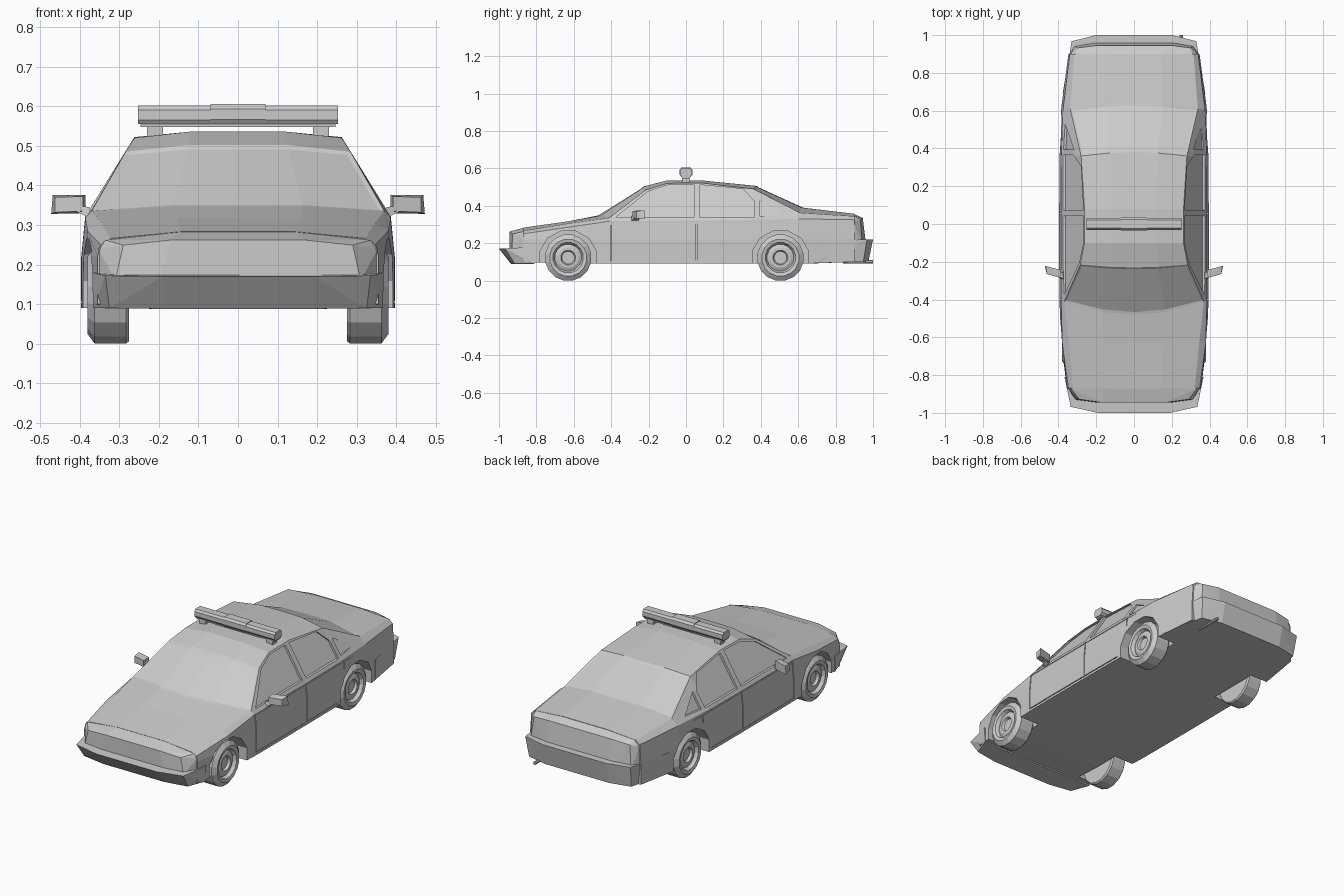
import bpy, bmesh
from math import cos, sin, pi

if "Cube" in bpy.data.objects:
    bpy.data.objects.remove(bpy.data.objects["Cube"])


def finish(name, bm):
    bmesh.ops.recalc_face_normals(bm, faces=bm.faces)
    me = bpy.data.meshes.new(name)
    bm.to_mesh(me)
    bm.free()
    ob = bpy.data.objects.new(name, me)
    bpy.context.collection.objects.link(ob)
    return ob


def hull(name, pts, mirror=True):
    """Convex solid around points, optionally mirrored across x."""
    bm = bmesh.new()
    for x, y, z in pts:
        bm.verts.new((x, y, z))
        if mirror:
            bm.verts.new((-x, y, z))
    bmesh.ops.convex_hull(bm, input=bm.verts)
    bmesh.ops.dissolve_limit(bm, angle_limit=0.02, verts=bm.verts, edges=bm.edges)
    return finish(name, bm)


def box(name, x0, x1, y0, y1, z0, z1):
    return hull(name, [(x, y, z) for x in (x0, x1) for y in (y0, y1) for z in (z0, z1)], False)


def side_prisms(name, polys, x_in, x_out):
    """Prisms from (y, z) polygons on both sides of the car."""
    bm = bmesh.new()
    for poly in polys:
        for s in (-1, 1):
            a = [bm.verts.new((s * x_in(z), y, z)) for y, z in poly]
            b = [bm.verts.new((s * x_out(z), y, z)) for y, z in poly]
            bm.faces.new(a)
            bm.faces.new(b)
            n = len(poly)
            for i in range(n):
                k = (i + 1) % n
                bm.faces.new((a[i], a[k], b[k], b[i]))
    ob = finish(name, bm)
    ob.hide_render = True
    return ob


def rect(y0, y1, z0, z1):
    return [(y0, z0), (y1, z0), (y1, z1), (y0, z1)]


# Body shell: y, bend, bottom z, low width, belt width/z, edge width/z, centre z
stations = [
    (-.87, .00, .10, .355, .347, .250, .322, .266, .283),
    (-.63, .00, .09, .385, .380, .285, .345, .305, .317),
    (-.48, .08, .09, .395, .386, .318, .370, .335, .346),
    (-.23, .03, .09, .396, .386, .322, .284, .485, .502),
    (-.10, .00, .09, .396, .386, .322, .262, .520, .536),
    (.08, .00, .09, .396, .386, .322, .262, .522, .536),
    (.38, -.04, .09, .394, .385, .325, .280, .490, .506),
    (.64, -.04, .09, .387, .376, .330, .338, .362, .388),
    (.90, .00, .10, .347, .340, .325, .315, .344, .357)]
bm = bmesh.new()
rings = []
for y, bend, zb, w, wb, hb, we, he, zc in stations:
    half = [(0, zb), (w, zb), (w, .22), (wb, hb), (we, he), (we * .45, zc), (0, zc)]
    full = half + [(-x, z) for x, z in half[5:0:-1]]
    rings.append([bm.verts.new((x, y + bend * (x / .4) ** 2, z)) for x, z in full])
glass = {2: [], 6: []}
for i in range(len(rings) - 1):
    for j in range(12):
        k = (j + 1) % 12
        f = bm.faces.new((rings[i][j], rings[i][k], rings[i + 1][k], rings[i + 1][j]))
        if i in glass and 4 <= j <= 7:
            glass[i].append(f)
bm.faces.new(rings[0])
bm.faces.new(rings[-1])
bmesh.ops.recalc_face_normals(bm, faces=bm.faces)
# Front and rear windscreens set in slightly
for faces in glass.values():
    bmesh.ops.inset_region(bm, faces=faces, thickness=.014, depth=-.004)
body = finish("body_shell", bm)

# Cutters: wheel arches, side windows, door seams
AXLES = (-.63, .505)
arch = [[(a + .155 * cos(pi * (i + .5) / 6), .12 + .15 * sin(pi * (i + .5) / 6)) for i in range(12)]
        for a in AXLES]
glass_x = lambda z: .386 - .62 * (z - .322)
windows = [
    [(-.375, .338), (.042, .338), (.042, .512), (-.10, .510), (-.205, .475)],
    [(.075, .338), (.365, .338), (.365, .425), (.305, .490), (.075, .512)],
    [(.395, .342), (.53, .350), (.395, .428)]]
cutters = [
    side_prisms("arch_cutter", arch, lambda z: .268, lambda z: .5),
    side_prisms("window_cutter", windows, lambda z: glass_x(z) - .014, lambda z: glass_x(z) + .08),
    side_prisms("door_seam_cutter",
                [rect(y - .003, y + .003, z, .317) for y, z in ((-.40, .105), (.055, .105), (.40, .27))],
                lambda z: .38, lambda z: .45),
    side_prisms("sill_seam_cutter", [rect(-.40, .33, .103, .108)], lambda z: .388, lambda z: .45),
    side_prisms("belt_seam_cutter", [rect(-.40, .58, .311, .315)], lambda z: .381, lambda z: .45)]
for c in cutters:
    m = body.modifiers.new(c.name, 'BOOLEAN')
    m.operation = 'DIFFERENCE'
    m.solver = 'EXACT'
    m.object = c
dg = bpy.context.evaluated_depsgraph_get()
cut_mesh = bpy.data.meshes.new_from_object(body.evaluated_get(dg))
body.modifiers.clear()
body.data = cut_mesh
for c in cutters:
    bpy.data.objects.remove(c)

# Nose, tail and bumpers
hull("nose_panel", [(.17, -.945, .262), (.29, -.928, .249), (.335, -.87, .262), (.15, -.865, .283),
                    (.2, -.945, .16), (.31, -.93, .16), (.353, -.865, .16), (.353, -.865, .24)])
hull("tail_panel", [(.14, .895, .357), (.31, .895, .345), (.2, .945, .335), (.3, .932, .325),
                    (.2, .962, .2), (.315, .942, .2), (.343, .895, .2), (.338, .895, .315)])
hull("front_bumper", [(.19, -1, .17), (.335, -.968, .172), (.368, -.81, .18),
                      (.19, -.935, .088), (.325, -.915, .09), (.366, -.81, .09)])
hull("rear_bumper", [(.2, 1, .22), (.33, .968, .22), (.378, .69, .21),
                     (.2, .975, .1), (.32, .948, .1), (.378, .69, .095)])

# Exhaust pipe
bm = bmesh.new()
bmesh.ops.create_cone(bm, cap_ends=True, segments=8, radius1=.009, radius2=.009, depth=.16)
for v in bm.verts:
    v.co = (.25 + v.co.x, .92 + v.co.z, .10 + v.co.y)
finish("exhaust_pipe", bm)

# Wheels: lathed (x, radius) profile
profile = [(.275, 0), (.275, .118), (.283, .125), (.362, .125), (.38, .10), (.376, .082),
           (.358, .072), (.366, .055), (.366, .04), (.352, .034), (.352, 0)]
N = 16
for a, place in zip(AXLES, ("front", "rear")):
    for s, side in ((1, "right"), (-1, "left")):
        bm = bmesh.new()
        loops = [[bm.verts.new((s * x, a + r * sin(2 * pi * (i + .5) / N), .125 - r * cos(2 * pi * (i + .5) / N)))
                  for i in range(N)] for x, r in profile]
        for p, q in zip(loops, loops[1:]):
            for i in range(N):
                k = (i + 1) % N
                bm.faces.new((p[i], p[k], q[k], q[i]))
        bmesh.ops.remove_doubles(bm, verts=bm.verts, dist=.0005)
        zmin = min(v.co.z for v in bm.verts)
        for v in bm.verts:
            v.co.z -= zmin
        finish(f"{place}_{side}_wheel", bm)

# Door mirrors
for s, side in ((1, "right"), (-1, "left")):
    hull(side + "_mirror", [(s * x, y, z) for x, y, z in (
        (.392, -.285, .335), (.392, -.285, .372), (.385, -.245, .33), (.385, -.245, .376),
        (.462, -.265, .332), (.462, -.265, .370), (.472, -.222, .328), (.468, -.222, .376))], False)
    hull(side + "_mirror_arm", [(s * x, y, z) for x, y, z in (
        (.37, -.30, .315), (.37, -.255, .315), (.375, -.29, .345), (.375, -.255, .345),
        (.41, -.275, .335), (.41, -.25, .335), (.41, -.27, .35))], False)


# Roof light bar
def lamp(name, x0, x1, r, zc):
    octagon = [(-r, -.4 * r), (-r, .4 * r), (-.7 * r, .75 * r), (.7 * r, .75 * r),
               (r, .4 * r), (r, -.4 * r), (.75 * r, -.75 * r), (-.75 * r, -.75 * r)]
    hull(name, [(x, y, zc + z) for x in (x0, x1) for y, z in octagon], False)


lamp("light_bar_left", -.252, -.07, .031, .578)
lamp("light_bar_right", .07, .252, .031, .578)
lamp("light_bar_centre", -.07, .07, .034, .580)
box("light_bar_base", -.246, .246, -.022, .022, .547, .558)
for s, side in ((1, "right"), (-1, "left")):
    box(f"light_bar_{side}_foot", s * .19 - .0, s * .23, -.018, .018, .515, .55)
